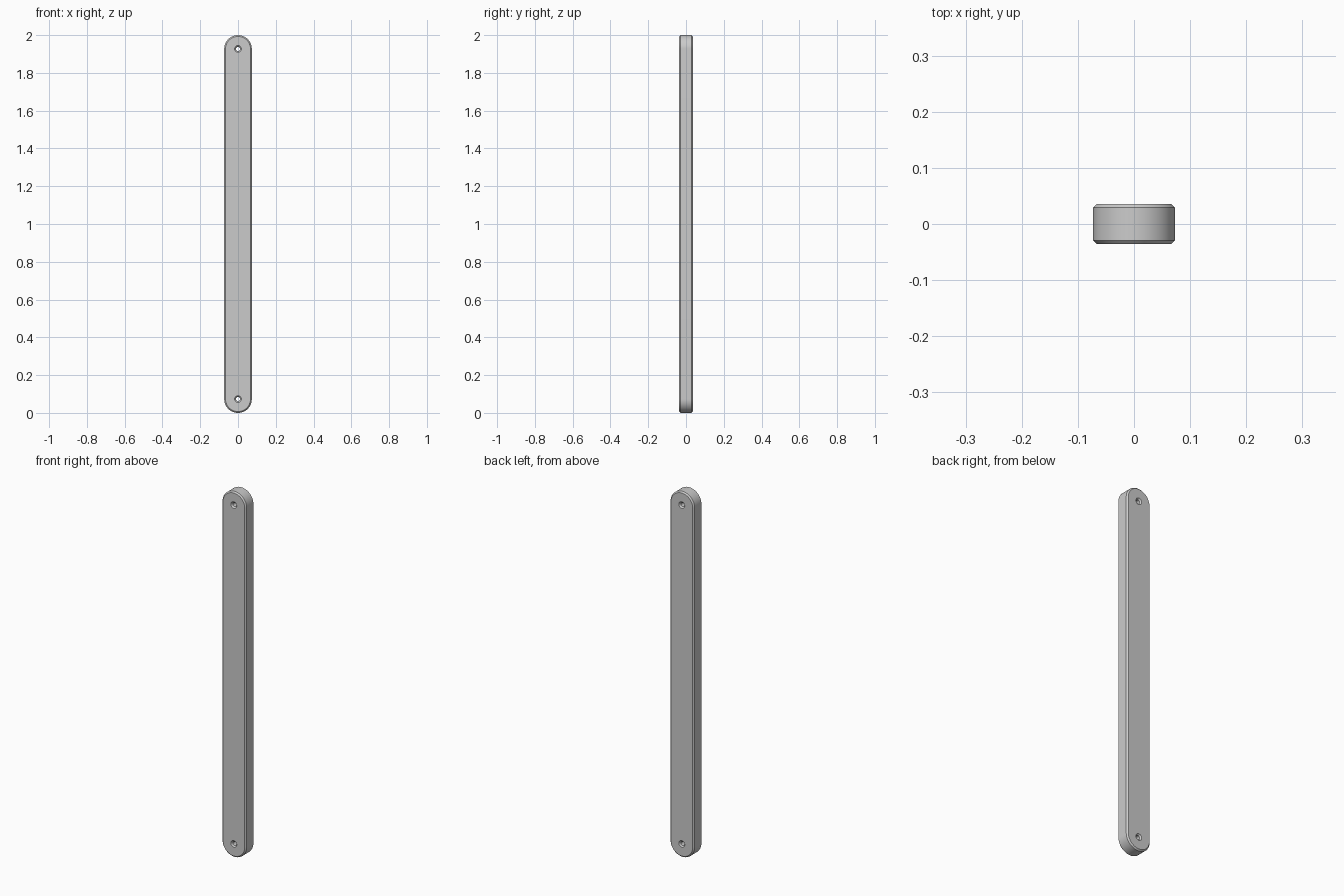
import bpy, bmesh
from math import sin, cos, pi, radians

if "Cube" in bpy.data.objects:
    bpy.data.objects.remove(bpy.data.objects["Cube"])

R, T, C = 0.073, 0.036, 0.007      # end radius, half thickness, chamfer
Z0, Z1 = R, 2 - R                  # centres of the rounded ends
HOLE = 0.011                       # pin hole radius


def stadium(r, n=32):
    top = [(r * cos(pi * i / n), Z1 + r * sin(pi * i / n)) for i in range(n + 1)]
    low = [(-r * cos(pi * i / n), Z0 - r * sin(pi * i / n)) for i in range(n + 1)]
    return top + low


def circle(r, z, n=32):
    return [(r * cos(2 * pi * i / n), z + r * sin(2 * pi * i / n)) for i in range(n)]


def loft(name, sections):
    """Skin closed (x, z) outlines placed at successive y, with flat caps."""
    bm = bmesh.new()
    rings = [[bm.verts.new((x, y, z)) for x, z in pts] for y, pts in sections]
    for a, b in zip(rings, rings[1:]):
        for i in range(len(a)):
            j = (i + 1) % len(a)
            bm.faces.new((a[i], a[j], b[j], b[i]))
    bm.faces.new(rings[0])
    bm.faces.new(rings[-1])
    bmesh.ops.recalc_face_normals(bm, faces=bm.faces)
    mesh = bpy.data.meshes.new(name)
    bm.to_mesh(mesh)
    bm.free()
    ob = bpy.data.objects.new(name, mesh)
    bpy.context.collection.objects.link(ob)
    return ob


# Round-ended bar with chamfered rims
bar = loft("link_bar", [(-T, stadium(R - C)), (-T + C, stadium(R)),
                        (T - C, stadium(R)), (T, stadium(R - C))])

# Through holes with countersunk mouths at both ends
E = 0.01
for label, z in (("lower", Z0), ("upper", Z1)):
    cutter = loft(label + "_hole_cutter",
                  [(-T - E, circle(HOLE + C + E, z)), (-T + C, circle(HOLE, z)),
                   (T - C, circle(HOLE, z)), (T + E, circle(HOLE + C + E, z))])
    cutter.hide_render = True
    mod = bar.modifiers.new(label + "_hole", 'BOOLEAN')
    mod.operation = 'DIFFERENCE'
    mod.solver = 'EXACT'
    mod.object = cutter
    bpy.context.view_layer.objects.active = bar
    bpy.ops.object.modifier_apply(modifier=mod.name)
    bpy.data.objects.remove(cutter)

# Smooth curved walls, crisp chamfer edges
bpy.ops.object.select_all(action='DESELECT')
bar.select_set(True)
bpy.context.view_layer.objects.active = bar
bpy.ops.object.shade_smooth_by_angle(angle=radians(30))
